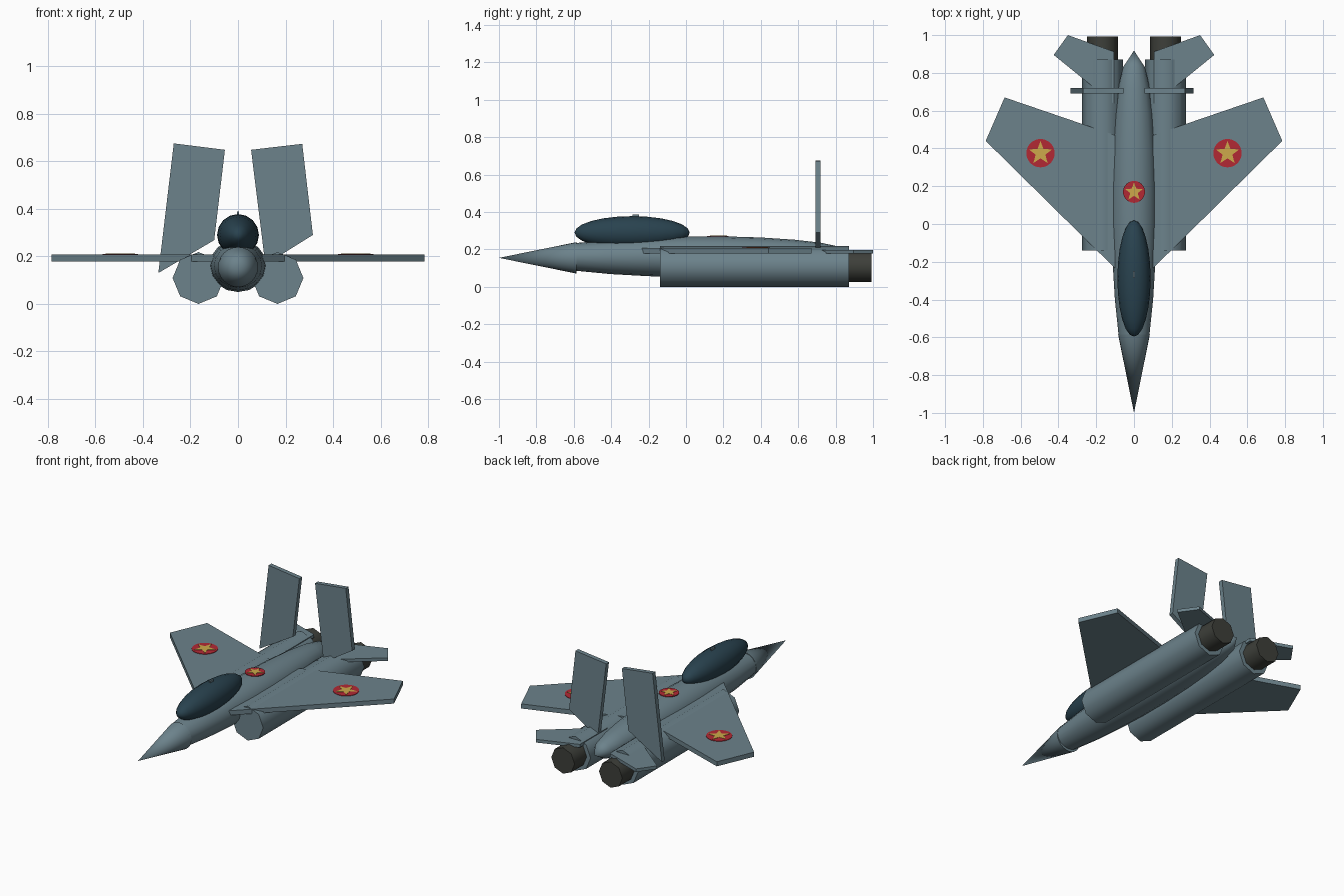
import bpy, bmesh, math
from mathutils import Vector

cube = bpy.data.objects.get("Cube")
if cube:
    bpy.data.objects.remove(cube, do_unlink=True)


def material(name, rgb, rough=0.6):
    m = bpy.data.materials.new(name)
    m.use_nodes = True
    m.diffuse_color = (*rgb, 1)
    bsdf = next(n for n in m.node_tree.nodes if n.type == 'BSDF_PRINCIPLED')
    bsdf.inputs["Base Color"].default_value = (*rgb, 1)
    bsdf.inputs["Roughness"].default_value = rough
    return m


GREY = material("blue grey paint", (0.15, 0.225, 0.26))
GLASS = material("dark canopy glass", (0.022, 0.055, 0.078))
METAL = material("dark exhaust metal", (0.047, 0.05, 0.042))
RED = material("badge red", (0.45, 0.022, 0.034))
GOLD = material("badge gold", (0.61, 0.40, 0.07))


def finish(name, bm, mat, smooth=False):
    bmesh.ops.recalc_face_normals(bm, faces=bm.faces[:])
    me = bpy.data.meshes.new(name)
    bm.to_mesh(me)
    bm.free()
    me.materials.append(mat)
    ob = bpy.data.objects.new(name, me)
    bpy.context.collection.objects.link(ob)
    if smooth:
        bpy.ops.object.select_all(action='DESELECT')
        ob.select_set(True)
        bpy.context.view_layer.objects.active = ob
        bpy.ops.object.shade_smooth_by_angle(angle=math.radians(60))
    return ob


def lathe(name, profile, mat, x=0, z=0, sides=16, wide=1.0):
    """Loft of rings along y; profile holds (y, radius), radius 0 is a point."""
    bm = bmesh.new()
    rings = []
    for y, r in profile:
        n = sides if r else 1
        rings.append([bm.verts.new((x + r * wide * math.sin(math.tau * i / n), y,
                                    z + r * math.cos(math.tau * i / n))) for i in range(n)])
    for a, b in zip(rings, rings[1:]):
        for i in range(sides):
            quad = [a[i % len(a)], a[(i + 1) % len(a)], b[(i + 1) % len(b)], b[i % len(b)]]
            bm.faces.new(list(dict.fromkeys(quad)))
    for end in (rings[0], rings[-1]):
        if len(end) > 1:
            bm.faces.new(end)
    return finish(name, bm, mat, True)


def plate(name, outline, lo, hi, mat, upright=False):
    """Extruded outline, lying flat in xy or standing upright in xz."""
    bm = bmesh.new()
    place = (lambda u, v: (u, lo, v)) if upright else (lambda u, v: (u, v, lo))
    face = bm.faces.new([bm.verts.new(place(u, v)) for u, v in outline])
    move = Vector((0, hi - lo, 0) if upright else (0, 0, hi - lo))
    ext = bmesh.ops.extrude_face_region(bm, geom=[face], use_keep_orig=True)
    for v in ext["geom"]:
        if isinstance(v, bmesh.types.BMVert):
            v.co += move
    return finish(name, bm, mat)


def badge(name, x, y, z, r):
    """Thin red disc with a gold five-pointed star on it."""
    disc = [(x + r * math.cos(math.tau * i / 32), y + r * math.sin(math.tau * i / 32))
            for i in range(32)]
    star = []
    for i in range(10):
        q = r * (0.86 if i % 2 == 0 else 0.36)
        a = math.pi / 2 + math.pi * i / 5
        star.append((x + q * math.cos(a), y + q * math.sin(a)))
    plate(name + "_disc", disc, z - 0.002, z + 0.002, RED)
    plate(name + "_star", star, z + 0.001, z + 0.004, GOLD)


# Body and nose
lathe("fuselage", [(-0.6, 0.073), (-0.4, 0.092), (-0.2, 0.103), (0, 0.11), (0.2, 0.11),
                   (0.4, 0.104), (0.58, 0.092), (0.72, 0.076), (0.83, 0.053), (0.918, 0)],
      GREY, z=0.16, wide=1.1)
lathe("nose_cone", [(-1, 0), (-0.585, 0.084)], GREY, z=0.155, sides=24)

# Canopy, an ellipsoid with poles fore and aft, and its small top fitting
steps = 12
arc = [(-0.288 - 0.308 * math.cos(math.pi * i / steps),
        0.088 * math.sin(math.pi * i / steps) if 0 < i < steps else 0)
       for i in range(steps + 1)]
lathe("canopy", arc, GLASS, z=0.29)
plate("canopy_fitting", [(-0.005, -0.285), (0.005, -0.285), (0.005, -0.25), (-0.005, -0.25)],
      0.365, 0.388, GREY)

# Paired engines, nozzles, wings, tailplanes and wing badges
wing = [(0.1, -0.235), (0.785, 0.44), (0.685, 0.67), (0.1, 0.47)]
tailplane = [(0.105, 0.635), (0.425, 0.895), (0.35, 1.0), (0.105, 0.912)]
for side, s in (("left", 1), ("right", -1)):
    def mirrored(points):
        return [(s * u, v) for u, v in points]
    lathe(side + "_engine", [(-0.14, 0.109), (0.872, 0.109)], GREY, s * 0.166, 0.109, 8)
    lathe(side + "_nozzle", [(0.86, 0.082), (0.992, 0.082)], METAL, s * 0.167, 0.109, 8)
    plate(side + "_wing", mirrored(wing), 0.178, 0.207, GREY)
    plate(side + "_tailplane", mirrored(tailplane), 0.178, 0.198, GREY)
    badge(side + "_wing_badge", s * 0.495, 0.375, 0.208, 0.075)
badge("fuselage_badge", 0, 0.17, 0.271, 0.058)

# Upright fins, standing across the body, each with its own foot angle
plate("left_fin", [(0.055, 0.648), (0.27, 0.673), (0.315, 0.29), (0.115, 0.165)],
      0.692, 0.72, GREY, True)
plate("right_fin", [(-0.055, 0.648), (-0.27, 0.675), (-0.335, 0.13), (-0.1, 0.268)],
      0.692, 0.72, GREY, True)
